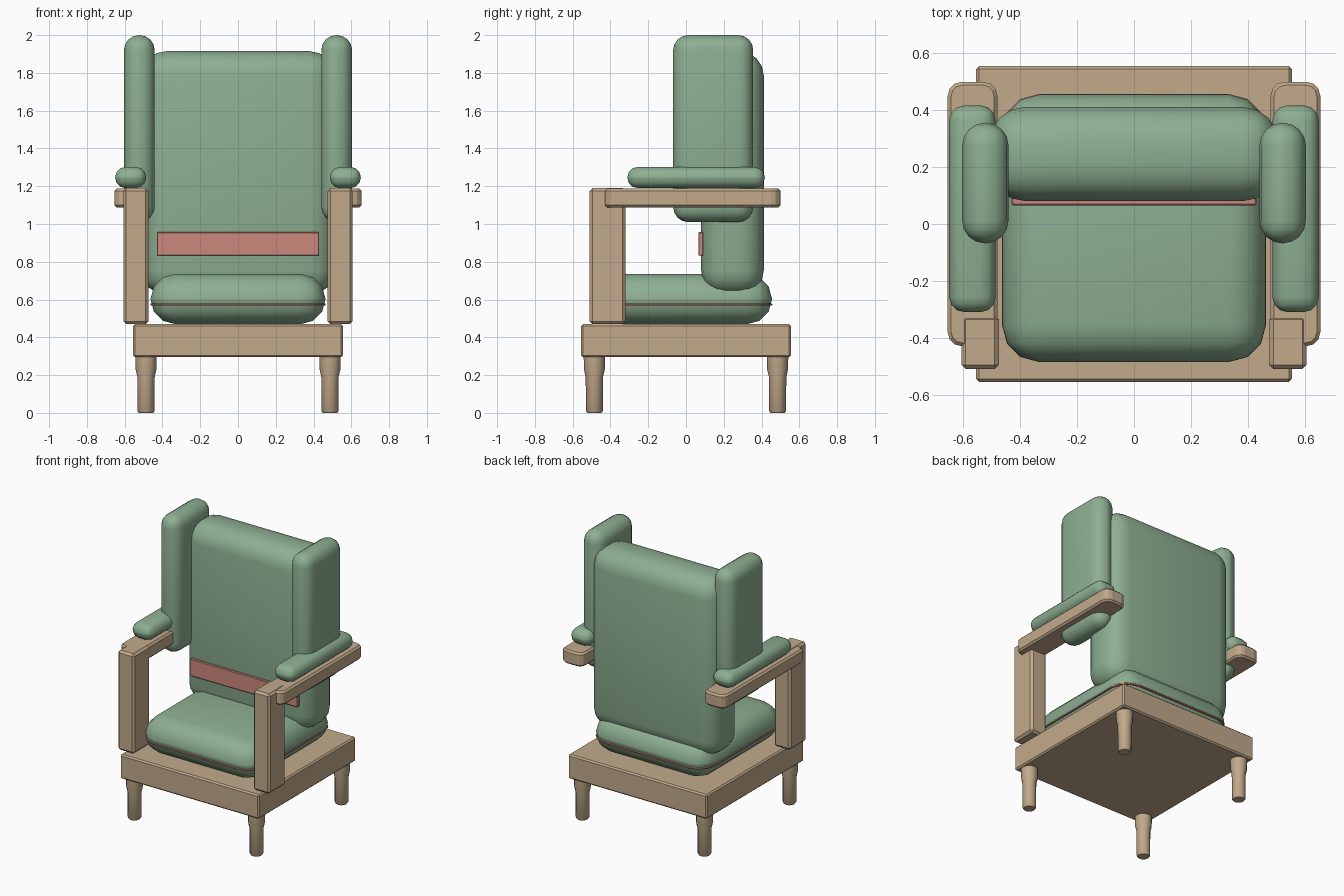
import bpy, bmesh
from mathutils import Vector

cube = bpy.data.objects.get("Cube")
if cube:
    bpy.data.objects.remove(cube, do_unlink=True)


def material(name, rgb):
    m = bpy.data.materials.new(name)
    m.use_nodes = True
    m.diffuse_color = (*rgb, 1)
    m.node_tree.nodes["Principled BSDF"].inputs["Base Color"].default_value = (*rgb, 1)
    return m


GREEN = material("sage_fabric", (0.27, 0.43, 0.285))
WOOD = material("light_wood", (0.54, 0.40, 0.26))
PINK = material("pink_trim", (0.60, 0.25, 0.20))


def finish(bm, name, mat, smooth):
    bmesh.ops.recalc_face_normals(bm, faces=bm.faces)
    for f in bm.faces:
        f.smooth = smooth
    mesh = bpy.data.meshes.new(name)
    bm.to_mesh(mesh)
    bm.free()
    mesh.materials.append(mat)
    ob = bpy.data.objects.new(name, mesh)
    bpy.context.collection.objects.link(ob)
    return ob


def block(name, low, high, mat, bevel, segments=1, smooth=False, corner=0):
    """Bevelled box between two points; corner rounds the upright edges first."""
    low, high = Vector(low), Vector(high)
    bm = bmesh.new()
    bmesh.ops.create_cube(bm, size=1)
    for v in bm.verts:
        v.co = [(a + b) / 2 + c * (b - a) for a, b, c in zip(low, high, v.co)]
    if corner:
        upright = [e for e in bm.edges
                   if abs(e.verts[0].co.z - e.verts[1].co.z) > 0.001]
        bmesh.ops.bevel(bm, geom=upright, offset=corner, segments=3,
                        profile=0.5, affect='EDGES')
    edges = [e for e in bm.edges if e.calc_face_angle(0) > 0.8 or not corner
             or abs(e.verts[0].co.z - e.verts[1].co.z) < 0.001]
    bmesh.ops.bevel(bm, geom=edges, offset=bevel, segments=segments,
                    profile=0.5, affect='EDGES', clamp_overlap=True)
    return finish(bm, name, mat, smooth)


def turned_leg(name, x, y):
    """Round leg with a wide collar that steps down to a slim foot."""
    profile = [(0.038, 0), (0.045, 0.01), (0.046, 0.19), (0.055, 0.23), (0.057, 0.31)]
    bm = bmesh.new()
    rings = []
    for r, z in profile:
        ring = bmesh.ops.create_circle(bm, segments=12, radius=r)["verts"]
        for v in ring:
            v.co += Vector((x, y, z))
        rings.append(ring)
    for a, b in zip(rings, rings[1:]):
        for i in range(12):
            j = (i + 1) % 12
            bm.faces.new((a[i], a[j], b[j], b[i]))
    bm.faces.new(rings[0])
    bm.faces.new(rings[-1])
    ob = finish(bm, name, WOOD, True)
    bpy.ops.object.select_all(action='DESELECT')
    ob.select_set(True)
    bpy.context.view_layer.objects.active = ob
    bpy.ops.object.shade_smooth_by_angle(angle=0.7)


# Wooden base and legs
block("base_frame", (-0.555, -0.555, 0.295), (0.555, 0.555, 0.47), WOOD, 0.01)
for side, sx in (("left", 1), ("right", -1)):
    for end, sy in (("front", -1), ("back", 1)):
        turned_leg(f"{end}_{side}_leg", 0.487 * sx, 0.485 * sy)

# Seat cushion with a thin piping line, backrest and lumbar band
block("seat_cushion", (-0.463, -0.485, 0.47), (0.463, 0.455, 0.735),
      GREEN, 0.131, 3, True)
block("seat_piping", (-0.464, -0.485, 0.568), (0.464, 0.457, 0.580),
      PINK, 0.003, corner=0.13)
block("backrest", (-0.51, 0.08, 0.625), (0.51, 0.412, 1.915),
      GREEN, 0.13, 4, True)
block("lumbar_band", (-0.43, 0.065, 0.832), (0.43, 0.093, 0.957), PINK, 0.005)


def sided(name, sx, x0, x1, y0, y1, z0, z1, *args, **kw):
    a, b = sorted((x0 * sx, x1 * sx))
    block(name, (a, y0, z0), (b, y1, z1), *args, **kw)


# Arms and wings on both sides
for side, sx in (("left", 1), ("right", -1)):
    sided(f"{side}_arm_post", sx, 0.475, 0.607, -0.51, -0.32, 0.47, 1.19, WOOD, 0.015)
    sided(f"{side}_arm_rail", sx, 0.48, 0.655, -0.43, 0.50, 1.088, 1.187,
          WOOD, 0.012, corner=0.05)
    sided(f"{side}_arm_pad", sx, 0.486, 0.65, -0.31, 0.417, 1.19, 1.302,
          GREEN, 0.054, 3, True)
    sided(f"{side}_wing", sx, 0.441, 0.604, -0.068, 0.356, 1.01, 2.0,
          GREEN, 0.08, 4, True)
